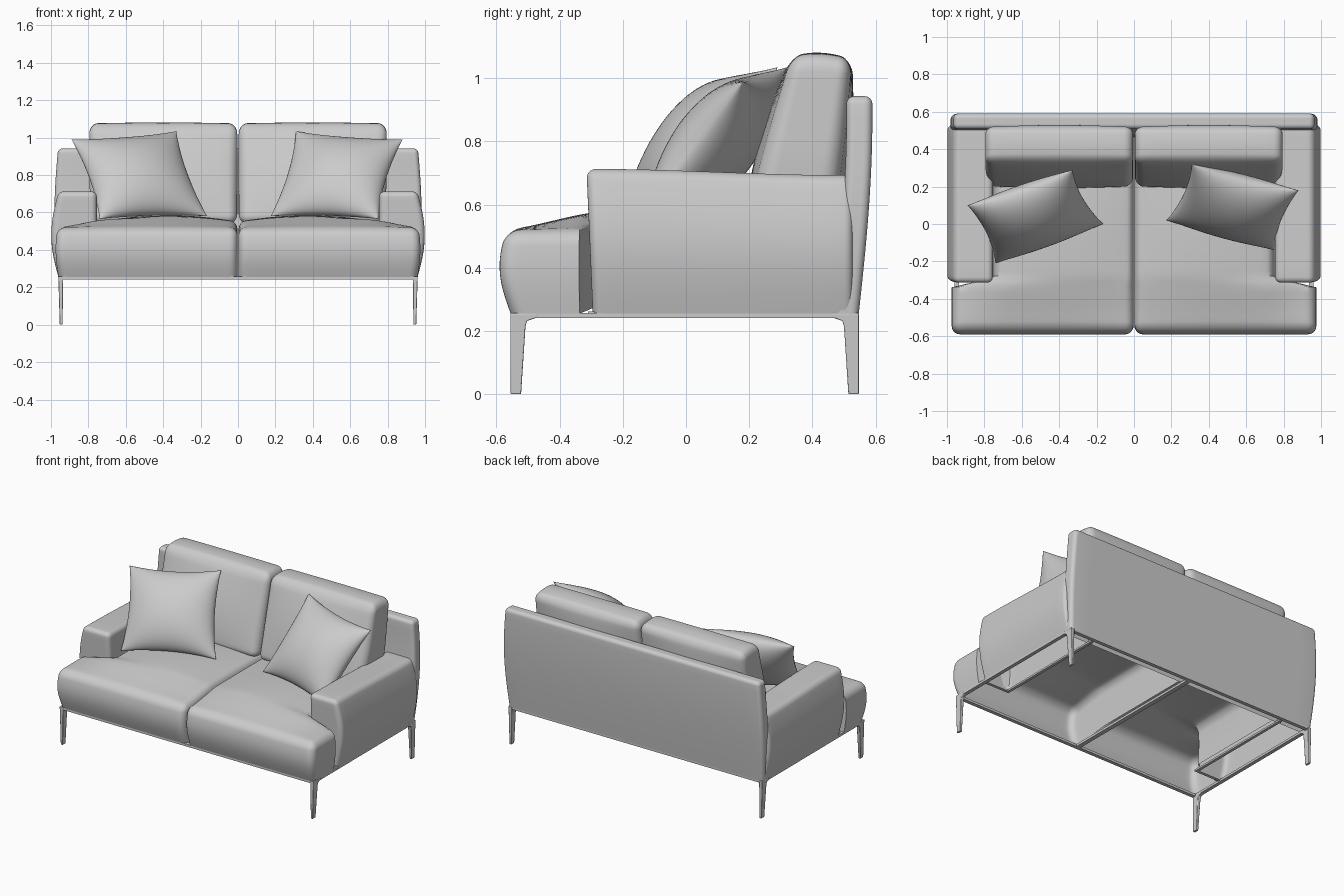
import bpy, bmesh
from math import sin, pi
from mathutils import Vector

cube = bpy.data.objects.get("Cube")
if cube:
    bpy.data.objects.remove(cube, do_unlink=True)


def material(name, colour):
    mat = bpy.data.materials.new(name)
    mat.use_nodes = True
    mat.diffuse_color = colour
    mat.node_tree.nodes["Principled BSDF"].inputs["Base Color"].default_value = colour
    return mat


GREY = material("light grey", (0.6, 0.6, 0.6, 1))


def finish(name, bm, mirror=(True, False), smooth=0.9):
    bmesh.ops.recalc_face_normals(bm, faces=bm.faces)
    mesh = bpy.data.meshes.new(name)
    bm.to_mesh(mesh)
    bm.free()
    mesh.materials.append(GREY)
    obj = bpy.data.objects.new(name, mesh)
    bpy.context.collection.objects.link(obj)
    if any(mirror):
        mod = obj.modifiers.new("mirror", "MIRROR")
        mod.use_axis = (mirror[0], mirror[1], False)
        mod.use_mirror_merge = False
    bpy.ops.object.select_all(action="DESELECT")
    obj.select_set(True)
    bpy.context.view_layer.objects.active = obj
    bpy.ops.object.shade_smooth_by_angle(angle=smooth)
    return obj


def clamp(v, a, b):
    return max(a, min(b, v))


def ramp(v, a, b):
    t = clamp((v - a) / (b - a), 0, 1)
    return t * t * (3 - 2 * t)


def soft_box(name, lo, hi, r, bulge=(0, 0, 0), warp=None, open_bottom=True,
             mirror=True, n=24, k=4):
    """Rounded, puffed upholstery block with an optional shaping function."""
    bm = bmesh.new()
    bmesh.ops.create_cube(bm, size=1)
    bmesh.ops.subdivide_edges(bm, edges=bm.edges[:], cuts=n - 1, use_grid_fill=True)
    if open_bottom:
        under = [f for f in bm.faces if all(v.co.z < -0.499 for v in f.verts)]
        bmesh.ops.delete(bm, geom=under, context="FACES")

    def place(t, a, b):
        i = round((t + 0.5) * n)
        if i <= k:
            return a + r * i / k
        if i >= n - k:
            return b - r * (n - i) / k
        return a + r + (b - a - 2 * r) * (i - k) / (n - 2 * k)

    for v in bm.verts:
        p = Vector([place(v.co[a], lo[a], hi[a]) for a in range(3)])
        core = Vector([clamp(p[a], lo[a] + r, hi[a] - r) for a in range(3)])
        if open_bottom:
            core.z = clamp(p.z, lo[2], hi[2] - r)
        p = core + (p - core).normalized() * r
        u = [(2 * p[a] - lo[a] - hi[a]) / (hi[a] - lo[a]) for a in range(3)]
        for a in range(3):
            b, c = (a + 1) % 3, (a + 2) % 3
            p[a] += bulge[a] * u[a] * (1 - u[b] ** 2) * (1 - u[c] ** 2)
        v.co = warp(p) if warp else p
    return finish(name, bm, (mirror, False))


# Seat cushions: full width at the front, narrowed between the arms
def seat_shape(p):
    p.x *= 1 - 0.225 * ramp(p.y, -0.33, -0.29)
    p.y -= 0.035 * sin(pi * clamp((p.z - 0.255) / 0.3, 0, 1)) * ramp(-p.y, 0.3, 0.55)
    p.x += 0.015 * sin(pi * clamp((p.z - 0.255) / 0.3, 0, 1)) * ramp(p.x, 0.5, 0.95)
    p.z += 0.03 * ramp(p.y, -0.56, -0.25) * ramp(0.97 - p.x, 0, 0.3)
    return p


soft_box("seat_cushions", (0.003, -0.555, 0.255), (0.96, 0.46, 0.52), 0.045,
         (0, 0, 0.035), seat_shape, n=40)


# Arms: outer side swells, top falls slightly toward the back
def arm_shape(p):
    t = (p.z - 0.255) / 0.455
    p.x += 0.038 * sin(pi * clamp(t, 0, 1)) * ramp(p.x, 0.8, 0.96)
    p.z -= 0.02 * t * ramp(p.y, -0.3, 0.5)
    p.y -= 0.02 * t * ramp(-p.y, 0.1, 0.3)
    return p


soft_box("arms", (0.755, -0.295, 0.255), (0.96, 0.53, 0.713), 0.03, warp=arm_shape)


# Backrest panel: leans back a little as it rises
def backrest_shape(p):
    t = (p.z - 0.255) / 0.69
    p.y += 0.043 * sin(pi / 2 * clamp(t * 1.1, 0, 1))
    p.x *= 1 + 0.02 * sin(pi * clamp(t, 0, 1))
    return p


soft_box("backrest", (-0.962, 0.465, 0.255), (0.962, 0.547, 0.943), 0.025,
         warp=backrest_shape, mirror=False)


# Back cushions: wedge that leans back and thins toward the top
def back_cushion_shape(p):
    t = (p.z - 0.54) / 0.52
    front, back = 0.19 + 0.14 * t, 0.465 + 0.06 * t
    p.y = front + (back - front) * p.y
    p.z += 0.015 * sin(pi * clamp((p.y - 0.3) / 0.22, 0, 1)) * ramp(t, 0.8, 1)
    p.x -= 0.012 * ramp(t, 0.5, 0) * ramp(p.x, 0.4, 0.8)
    return p


def unit_cushion(p):
    # The block is modelled 0.25 deep, so its rounding stays even
    p.y = p.y / 0.25
    return back_cushion_shape(p)


soft_box("back_cushions", (0.004, 0, 0.54), (0.795, 0.25, 1.062), 0.05,
         (0, 0.03, 0.004), unit_cushion, open_bottom=False)


# Throw pillows: two puffed sheets between four pointed corners
def pillow(name, corners, puff=0.125, n=28):
    a, b, c, d = map(Vector, corners)
    normal = (b - a).cross(d - a).normalized()
    bm = bmesh.new()
    for side in (-1, 1):
        rows = []
        for j in range(n + 1):
            row = []
            for i in range(n + 1):
                u, v = sin(pi * (i / n - 0.5)), sin(pi * (j / n - 0.5))
                h = puff * ((1 - u * u) * (1 - v * v)) ** 0.55
                pu = u * (1 - 0.09 * (1 - v * v))
                pv = v * (1 - 0.09 * (1 - u * u))
                s, t = (pu + 1) / 2, (pv + 1) / 2
                p = a.lerp(b, s).lerp(d.lerp(c, s), t)
                row.append(bm.verts.new(p + normal * h * side))
            rows.append(row)
        for r0, r1 in zip(rows, rows[1:]):
            for i in range(n):
                bm.faces.new((r0[i], r0[i + 1], r1[i + 1], r1[i]))
    bmesh.ops.remove_doubles(bm, verts=bm.verts, dist=0.0005)
    finish(name, bm, (False, False), 1.2)


pillow("right_pillow", ((-0.33, 0.29, 1.035), (-0.89, 0.10, 0.99),
                        (-0.74, -0.21, 0.565), (-0.165, 0.0, 0.58)))
pillow("left_pillow", ((0.31, 0.32, 1.035), (0.88, 0.18, 0.99),
                       (0.75, -0.14, 0.565), (0.175, 0.02, 0.58)))


# Base frame: thin flat rails
def rail(name, lo, hi, mirror=(True, False)):
    bm = bmesh.new()
    bmesh.ops.create_cube(bm, size=1)
    for v in bm.verts:
        v.co = [lo[a] + (v.co[a] + 0.5) * (hi[a] - lo[a]) for a in range(3)]
    return finish(name, bm, mirror, 0.5)


Z0, Z1 = 0.241, 0.257
rail("side_rails", (0.935, -0.555, Z0), (0.96, 0.545, Z1))
rail("front_rail", (-0.94, -0.555, Z0), (0.94, -0.53, Z1), (False, False))
rail("back_rail", (-0.94, 0.52, Z0), (0.94, 0.545, Z1), (False, False))
rail("centre_rail", (-0.015, -0.54, Z0), (0.015, 0.53, Z1), (False, False))
rail("inner_rails", (0.745, -0.31, Z0 + 0.008), (0.765, 0.5, Z1 + 0.004))
rail("arm_rails", (0.75, -0.31, Z0 + 0.008), (0.95, -0.29, Z1 + 0.004))


# Legs: tapered blades that flare into the frame
def legs(name, y_outer, direction):
    profile = [(0, 0), (0.033, 0), (0.047, 0.215), (0.052, 0.232), (0.085, 0.243),
               (0.085, 0.255), (0, 0.255)]
    bm = bmesh.new()
    rings = []
    for outer in (True, False):
        rings.append([bm.verts.new((0.953 + 0.03 * z if outer else 0.938 - 0.012 * z,
                                    y_outer + direction * y, z)) for y, z in profile])
    bm.faces.new(rings[0])
    bm.faces.new(rings[1][::-1])
    for i in range(len(profile)):
        j = (i + 1) % len(profile)
        bm.faces.new((rings[0][i], rings[0][j], rings[1][j], rings[1][i]))
    obj = finish(name, bm, smooth=0.5)
    bevel = obj.modifiers.new("bevel", "BEVEL")
    bevel.width, bevel.segments = 0.003, 2


legs("front_legs", -0.555, 1)
legs("back_legs", 0.547, -1)
